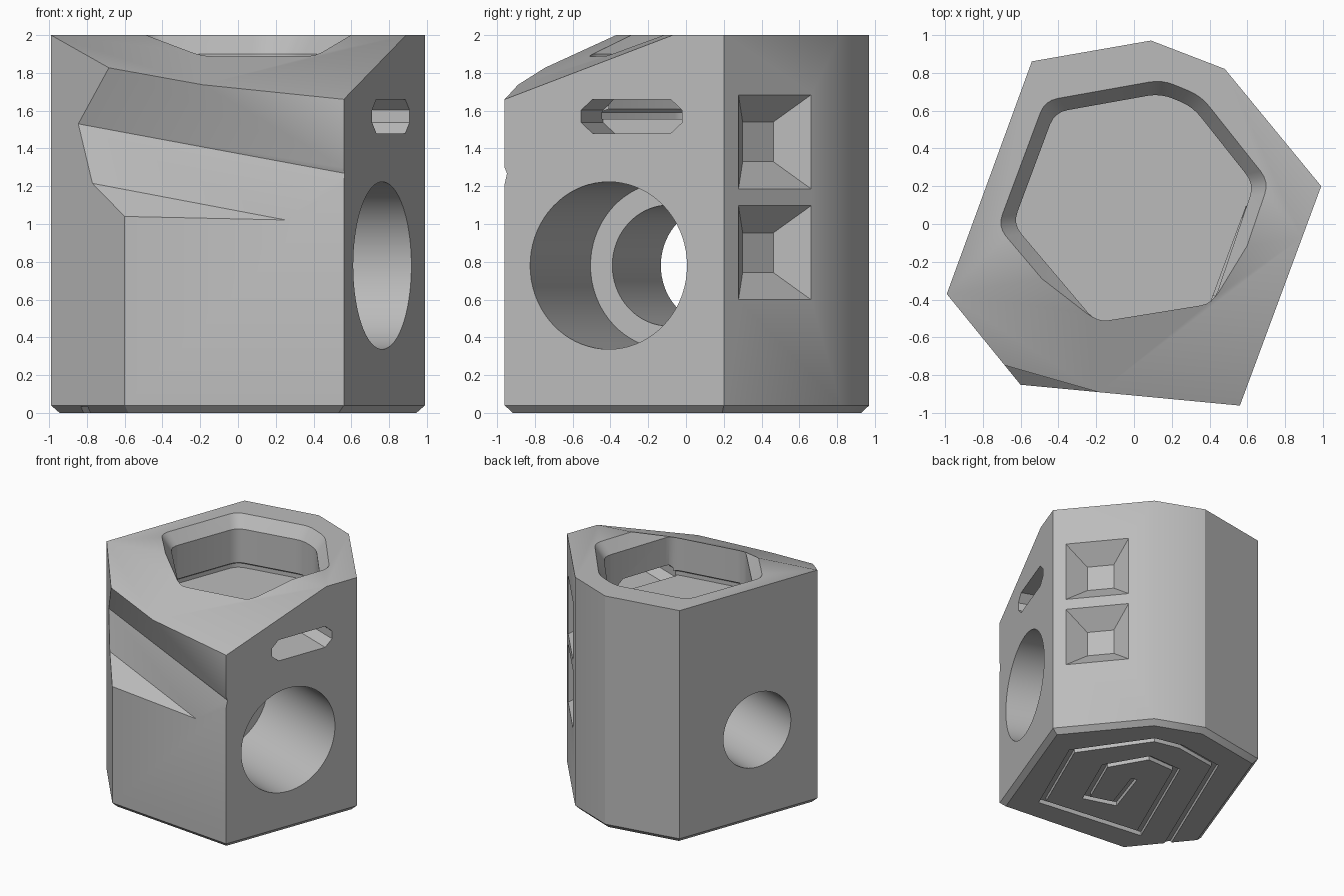
import bpy, bmesh, math
from mathutils import Vector

cube = bpy.data.objects.get("Cube")
if cube:
    bpy.data.objects.remove(cube, do_unlink=True)

grey = bpy.data.materials.new("plain_grey")
grey.use_nodes = True
grey.diffuse_color = (0.5, 0.5, 0.5, 1)
grey.node_tree.nodes["Principled BSDF"].inputs["Base Color"].default_value = (0.5, 0.5, 0.5, 1)


def offset(poly, dist, closed=True):
    """Mitred offset to the right of the path (outward if anticlockwise)."""
    pts, out, n = [Vector(p) for p in poly], [], len(poly)
    for i, p in enumerate(pts):
        a = (p - pts[i - 1]) if closed or i > 0 else pts[1] - p
        b = (pts[(i + 1) % n] - p) if closed or i < n - 1 else a
        na, nb = (Vector((v.y, -v.x)).normalized() for v in (a, b))
        m = (na + nb).normalized()
        out.append(p + m * dist / max(m.dot(na), 0.3))
    return out


def rounded(poly, cut):
    """Soften each corner with a short curve."""
    out = []
    for i, p in enumerate(poly):
        a = p + (poly[i - 1] - p).normalized() * cut
        b = p + (poly[(i + 1) % len(poly)] - p).normalized() * cut
        for k in range(5):
            t = k / 4
            out.append(a * (1 - t) ** 2 + p * 2 * t * (1 - t) + b * t * t)
    return out


def level(poly, z):
    return [Vector((p[0], p[1], z)) for p in poly]


def finish(name, bm):
    bmesh.ops.recalc_face_normals(bm, faces=bm.faces)
    mesh = bpy.data.meshes.new(name)
    bm.to_mesh(mesh)
    bm.free()
    mesh.materials.append(grey)
    obj = bpy.data.objects.new(name, mesh)
    bpy.context.collection.objects.link(obj)
    return obj


def loft(rings):
    """Closed solid through equal rings."""
    bm = bmesh.new()
    rows = [[bm.verts.new(p) for p in ring] for ring in rings]
    n = len(rows[0])
    for lo, hi in zip(rows, rows[1:]):
        for i in range(n):
            j = (i + 1) % n
            bm.faces.new((lo[i], lo[j], hi[j], hi[i]))
    bm.faces.new(rows[0][::-1])
    bm.faces.new(rows[-1])
    return bm


def keep_side(bm, point, normal, inside):
    """Slice a solid by a plane, keeping the part that holds a point."""
    if (inside - point).dot(normal) > 0:
        normal = -normal
    cut = bmesh.ops.bisect_plane(bm, geom=bm.verts[:] + bm.edges[:] + bm.faces[:],
                                 plane_co=point, plane_no=normal, clear_outer=True)
    edges = [e for e in cut["geom_cut"] if isinstance(e, bmesh.types.BMEdge)]
    bmesh.ops.holes_fill(bm, edges=edges, sides=0)


def plane_cut(bm, pts, inside):
    a, b, c = (Vector(p) for p in pts)
    keep_side(bm, a, (b - a).cross(c - a).normalized(), Vector(inside))


# Seven-sided block with a bevelled foot and a sloping front top
outline = [(-.99, -.37), (-.60, -.85), (.56, -.96), (.99, .20), (.48, .82), (.09, .97), (-.54, .86)]
bm = loft([level(offset(outline, -.04), 0), level(outline, .04), level(outline, 2)])
plane_cut(bm, [(-.99, -.37, 2), (.89, -.07, 2), (.56, -.96, 1.66)], (0, 0, 1))
body = finish("block_body", bm)
cutters = []


def cutter(name, bm):
    obj = finish(name, bm)
    obj.hide_render = True
    cutters.append(obj)


# Faceted twisting notch across the front
bm = bmesh.new()
bmesh.ops.create_cube(bm, size=2)
for v in bm.verts:
    v.co = Vector((v.co.x * 1.5, v.co.y - 1.25, v.co.z + 1.3))
valley, valley_end, ridge = (-.845, -.548, 1.53), (.555, -.945, 1.27), (-.77, -.64, 1.215)
for trio in ([valley, valley_end, (-.68, -.75, 1.83)], [valley, valley_end, ridge],
             [ridge, (-.60, -.85, 1.04), (.29, -.935, 1.02)]):
    plane_cut(bm, trio, (-.75, -.9, 1.5))
cutter("notch_cutter", bm)

# Hexagonal cup with a flared rim and a slight undercut above its floor
cup = [Vector(p) for p in [(-.64, 0), (-.20, -.52), (.42, -.42), (.635, .21),
                           (.31, .62), (.14, .69), (-.42, .59)]]
cup_rings = [(.03, 1.555), (.03, 1.59), (0, 1.61), (0, 1.90), (.14, 2.10)]
cutter("cup_cutter", loft([level(rounded(offset(cup, d), .07), z) for d, z in cup_rings]))


# Side frames: a face centre, its horizontal direction and its outward normal
def frame(a, b, y):
    a, b = Vector((*a, 0)), Vector((*b, 0))
    along = (b - a).normalized()
    return a + (b - a) * (y - a.y) / (b.y - a.y), along, Vector((along.y, -along.x, 0))


def side_ring(fr, profile, depth, z):
    centre, along, out = fr
    return [centre + along * u - out * depth + Vector((0, 0, z + v)) for u, v in profile]


def circle(r, n=72):
    return [(r * math.cos(math.tau * i / n), r * math.sin(math.tau * i / n)) for i in range(n)]


right_a, right_b, back_b = outline[2], outline[3], outline[4]

# Stepped bore right through the block
fr = frame(right_a, right_b, -.41)
cutter("bore_cutter", loft([side_ring(fr, circle(r), d, .78)
                            for r, d in ((.443, -.2), (.443, .92), (.32, .92), (.32, 1.9))]))

# Slot leading into the cup
fr = frame(right_a, right_b, -.288)
slot = [(-.285, -.033), (-.22, -.09), (.22, -.09), (.285, -.033),
        (.285, .033), (.22, .09), (-.22, .09), (-.285, .033)]
cutter("slot_cutter", loft([side_ring(fr, slot, d, 1.57) for d in (-.2, .335)]))

# Two tapered square recesses
fr = frame(right_b, back_b, .47)
for z in (1.435, .848):
    rings = []
    for half, depth in ((.29, -.04), (.105, .14)):
        square = [(-half, -half), (half, -half), (half, half), (-half, half)]
        rings.append(side_ring(fr, square, depth, z))
    cutter("recess_cutter", loft(rings))

# Angular spiral groove under the foot
spiral = [(-.88, -.73), (-.31, .61), (.08, .67), (.31, .62), (.69, .07), (.36, -.68), (-.53, -.57),
          (-.12, .37), (.16, .38), (.345, .06), (.14, -.41), (-.09, -.34), (.04, .05)]
strip = offset(spiral, .025, False) + offset(spiral, -.025, False)[::-1]
cutter("groove_cutter", loft([level(strip, -.05), level(strip, .035)]))

# Carve the block
bpy.ops.object.select_all(action='DESELECT')
bpy.context.view_layer.objects.active = body
body.select_set(True)
for obj in cutters:
    mod = body.modifiers.new(obj.name, 'BOOLEAN')
    mod.operation, mod.solver, mod.object = 'DIFFERENCE', 'EXACT', obj
    bpy.ops.object.modifier_apply(modifier=mod.name)
for obj in cutters:
    bpy.data.objects.remove(obj, do_unlink=True)
bpy.ops.object.shade_smooth_by_angle(angle=math.radians(30))
